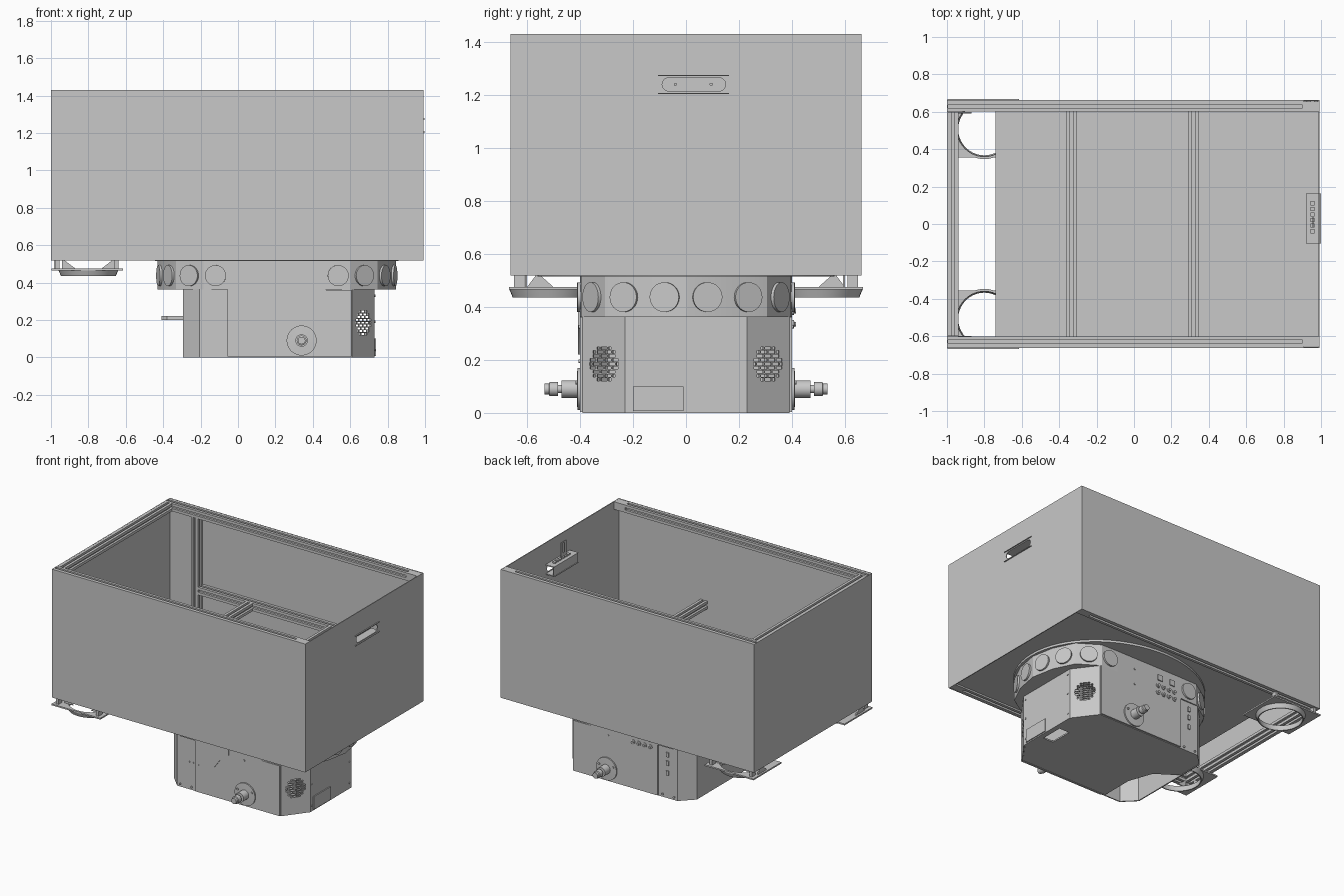
import bpy, bmesh, math
from mathutils import Vector, Matrix

cube = bpy.data.objects.get("Cube")
if cube:
    bpy.data.objects.remove(cube, do_unlink=True)

grey = bpy.data.materials.new("mid_grey")
grey.use_nodes = True
grey.diffuse_color = (0.58, 0.58, 0.58, 1)
grey.node_tree.nodes["Principled BSDF"].inputs["Base Color"].default_value = grey.diffuse_color

X, Y, Z = Vector((1, 0, 0)), Vector((0, 1, 0)), Vector((0, 0, 1))
made = []


def finish(name, bm, matrix=Matrix()):
    bmesh.ops.transform(bm, matrix=matrix, verts=bm.verts)
    bmesh.ops.recalc_face_normals(bm, faces=bm.faces)
    mesh = bpy.data.meshes.new(name)
    bm.to_mesh(mesh)
    bm.free()
    mesh.materials.append(grey)
    obj = bpy.data.objects.new(name, mesh)
    bpy.context.collection.objects.link(obj)
    made.append(obj)
    return obj


def frame(origin, u, v):
    m = Matrix((u, v, u.cross(v))).transposed().to_4x4()
    m.translation = Vector(origin)
    return m


def prism(name, loops, depth, origin=(0, 0, 0), u=X, v=Y):
    """Extrude an outline (first loop) with holes (other loops) along u x v."""
    bm = bmesh.new()
    rings = [[bm.verts.new((a, b, 0)) for a, b in loop] for loop in loops]
    if len(rings) == 1:
        bm.faces.new(rings[0])
    else:
        edges = [bm.edges.new((r[i - 1], r[i])) for r in rings for i in range(len(r))]
        bmesh.ops.triangle_fill(bm, edges=edges, use_beauty=True, normal=(0, 0, 1))
    ext = bmesh.ops.extrude_face_region(bm, geom=bm.faces[:])["geom"]
    bmesh.ops.translate(bm, vec=(0, 0, depth), verts=[g for g in ext if isinstance(g, bmesh.types.BMVert)])
    return finish(name, bm, frame(origin, u, v))


def rect(a0, a1, b0, b1):
    return [(a0, b0), (a1, b0), (a1, b1), (a0, b1)]


def circle(a, b, r, n=32):
    return [(a + r * math.cos(i * math.tau / n), b + r * math.sin(i * math.tau / n)) for i in range(n)]


def stadium(a0, a1, b, r):
    arc = [math.pi * (i / 10 - 0.5) for i in range(11)]
    right = [(a1 - r + r * math.cos(t), b + r * math.sin(t)) for t in arc]
    return right + [(a0 + r - r * math.cos(t), b - r * math.sin(t)) for t in arc]


def box(name, x0, x1, y0, y1, z0, z1):
    return prism(name, [rect(x0, x1, y0, y1)], z1 - z0, (0, 0, z0))


def lathe(name, profile, origin, u, v, closed=False):
    """Spin (radius, height) points about the u x v direction."""
    bm = bmesh.new()
    verts = [bm.verts.new((r, 0, h)) for r, h in profile]
    pairs = list(zip(verts, verts[1:])) + ([(verts[-1], verts[0])] if closed else [])
    geom = verts + [bm.edges.new(p) for p in pairs]
    bmesh.ops.spin(bm, geom=geom, cent=(0, 0, 0), axis=(0, 0, 1), angle=math.tau, steps=40)
    bmesh.ops.remove_doubles(bm, verts=bm.verts, dist=0.0005)
    return finish(name, bm, frame(origin, u, v))


def disc(name, r, h, origin, u):
    return lathe(name, [(0, 0), (r, 0), (r, h), (0, h)], origin, u, Z)


def rail(name, origin, along, length, w=0.055):
    """Slotted square bar."""
    h, s, d = w / 2, w * 0.15, w * 0.28
    side = [(-h, -h), (-s, -h), (-s, -h + d), (s, -h + d), (s, -h)]
    pts = []
    for _ in range(4):
        pts += side
        side = [(-b, a) for a, b in side]
    u = {0: Y, 1: Z, 2: X}[along]
    v = {0: Z, 1: X, 2: Y}[along]
    return prism(name, [pts], length, origin, u, v)


# Large open tray: outer skins, with a slot in the end panel
L, R, W, BOT, TOP = -1.0, 0.993, 0.663, 0.518, 1.43
box("front_skin", L, R, -W, -W + 0.006, BOT, TOP)
box("back_skin", L, R, W - 0.006, W, BOT, TOP)
box("end_skin", L, L + 0.006, -W, W, BOT, TOP)
prism("slotted_end_skin", [rect(-W, W, BOT, TOP), stadium(-0.09, 0.15, 1.24, 0.025)], 0.006,
      (R - 0.006, 0, 0), Y, Z)
box("floor", -0.74, R - 0.006, -0.61, 0.61, 0.53, 0.545)

# Slotted frame bars
for z, level in ((TOP - 0.028, "top"), (BOT + 0.028, "bottom")):
    for s, side in ((-1, "front"), (1, "back")):
        rail(f"{level}_{side}_rail", (L + 0.006, s * 0.629, z), 0, 1.9)
        box(f"{level}_{side}_rail_cap", 0.9, R - 0.006, s * 0.629 - 0.027, s * 0.629 + 0.027, z - 0.027, z + 0.027)
    rail(f"{level}_end_rail", (-0.967, -0.6, z), 1, 1.2)
for x in (-0.765, 0.955):
    rail("back_post", (x, 0.629, BOT + 0.05), 2, 0.81)
rail("back_middle_rail", (-0.735, 0.629, 0.862), 0, 1.66)
for x in (-0.333, 0.317):
    rail("cross_bar", (x, -0.655, 0.862), 1, 1.257)

# Connector housing behind the slot, with hanging bracket
channel = [(0.985, 1.205), (0.985, 1.212), (0.932, 1.212), (0.932, 1.268), (0.985, 1.268), (0.985, 1.275),
           (0.925, 1.275), (0.925, 1.205)]
prism("connector_housing", [channel], 0.265, (0, 0.165, 0), X, Z)
for z in (1.203, 1.272):
    box("housing_lip", 0.92, 1.0, -0.105, 0.163, z, z + 0.004)
for i in range(6):
    box("connector_block", 0.945, 0.965, -0.05 + i * 0.03, -0.028 + i * 0.03, 1.274, 1.286)
prism("housing_bracket", [rect(-0.02, 0.04, 1.275, 1.39), rect(0.0, 0.02, 1.31, 1.38)], 0.005,
      (0.955, 0, 0), Y, Z)
for y in (-0.04, 0.095):
    disc("slot_screw", 0.006, 0.012, (0.932, y, 1.24), Y)

# Hoops on flat brackets under the open end of the tray
for s in (-1, 1):
    plate = rect(-0.998, -0.615, s * 0.355, s * 0.668)
    prism("hoop_plate", [plate, circle(-0.8, s * 0.507, 0.147, 48)], 0.01, (0, 0, 0.465))
    lathe("hoop", [(0.147, 0.467), (0.16, 0.467), (0.147, 0.435), (0.14, 0.435)], (-0.8, s * 0.507, 0), X, Y, True)
    for x in (-0.965, -0.65):
        box("hoop_post", x - 0.01, x + 0.01, s * 0.63 - 0.02, s * 0.63 + 0.02, 0.47, BOT + 0.005)
    for a, b in ((-0.94, -0.87), (-0.66, -0.73)):
        prism("hoop_gusset", [[(a, 0.475), (b, 0.475), (a, BOT + 0.01)]], 0.008, (0, s * 0.6, 0), X, Z)
    prism("hoop_side_gusset", [[(s * 0.5, 0.475), (s * 0.6, 0.475), (s * 0.56, BOT + 0.01)]], 0.008,
          (-0.985, 0, 0), Y, Z)

# Faceted collar with a round cover on every facet
MID = 0.2075
quarter = [(0.263, 0.4), (0.393, 0.397), (0.538, 0.305), (0.608, 0.16), (0.638, 0)]
half = [(a, -b) for a, b in quarter] + [(a, b) for a, b in reversed(quarter[:-1])]
collar = half + [(-a, -b) for a, b in half]
collar = [(MID + a, b) for a, b in collar]
prism("collar", [collar], 0.165, (0, 0, 0.362))
for i, (a, b) in enumerate(collar):
    c, d = collar[(i + 1) % len(collar)]
    u = Vector((c - a, d - b, 0))
    if u.length < 0.25:
        u.normalize()
        disc("round_cover", 0.056, 0.012, ((a + c) / 2, (b + d) / 2, 0.437), u)
prism("mounting_disc", [[(MID + 0.65 * a, 0.56 * b) for a, b in circle(0, 0, 1, 64)]], 0.016, (0, 0, 0.515))

# Hollow lower body made of wall panels, with pierced vents in the end chamfers
body = [(0.73, -0.23), (0.73, 0.23), (0.61, 0.39), (-0.205, 0.39),
        (-0.295, 0.3), (-0.295, -0.3), (-0.205, -0.39), (0.61, -0.39)]


def vent(cx, cz, r=0.068, rows=9):
    slots = []
    for k in range(rows):
        z = cz + (k - rows // 2) * 0.0148
        reach = math.sqrt(r * r - (z - cz) ** 2)
        for j in range(-3, 4):
            x = cx + (j + 0.5 * (k % 2)) * 0.036
            lo, hi = max(x - 0.0155, cx - reach), min(x + 0.0155, cx + reach)
            if hi - lo > 0.008:
                slots.append(rect(lo, hi, z - 0.0052, z + 0.0052))
    return slots


for i, (a, b) in enumerate(body):
    c, d = body[(i + 1) % len(body)]
    u = Vector((c - a, d - b, 0))
    w = u.length
    u.normalize()
    holes = vent(w / 2, 0.185) if i in (1, 7) else []
    prism("body_wall", [rect(0, w, 0, 0.365)] + holes, -0.008, (a, b, 0), u, Z)
outline = [(0.722, -0.225), (0.722, 0.225), (0.605, 0.383), (-0.2, 0.383), (-0.288, 0.295),
           (-0.288, 0.12), (-0.14, 0.02), (-0.08, -0.15), (-0.08, -0.383), (0.605, -0.383)]
prism("bottom_plate", [outline, rect(0.61, 0.69, -0.08, 0.08)], 0.01, (0, 0, 0.003))
box("inner_unit", 0.2, 0.6, -0.2, 0.2, 0.013, 0.3)
box("end_hatch", 0.73, 0.737, -0.2, -0.01, 0.008, 0.1)
for y in (-0.21, 0.21):
    for z in (0.04, 0.19, 0.33):
        disc("end_screw", 0.006, 0.004, (0.73, y, z), Y)

# Side plates, stepped valves and screws, front and back
side_plate = [(-0.055, 0.004), (0.608, 0.004), (0.608, 0.361), (0.47, 0.361), (0.47, 0.514), (-0.055, 0.514)]
valve = [(0, 0), (0.08, 0), (0.08, 0.01), (0.033, 0.012), (0.033, 0.07), (0.015, 0.07),
         (0.015, 0.083), (0.026, 0.083), (0.026, 0.115), (0.02, 0.118), (0.02, 0.135), (0, 0.135)]
screws = [(0.285, 0.115, 0.41), (0.395, 0.115, 0.41), (0.33, 0.325, 0.398), (0.33, 0.435, 0.398),
          (-0.09, 0.02, 0.39), (-0.18, 0.02, 0.39)]
for s, side in ((-1, "front"), (1, "back")):
    u = X if s < 0 else -X
    prism(f"{side}_plate", [side_plate], 0.014, (0, -0.387 if s < 0 else 0.401, 0), X, Z)
    lathe(f"{side}_valve", valve, (0.34, s * 0.4, 0.09), u, Z)
    for x, z, y in screws:
        disc(f"{side}_screw", 0.007, 0.008, (x, s * y, z), u)
door = [(-0.015, 0.22), (0.1, 0.22), (0.14, 0.275), (0.21, 0.33), (0.21, 0.49), (-0.015, 0.49)]
prism("front_door", [door], 0.007, (0, -0.401, 0), X, Z)
for x in (-0.11, -0.08, -0.03):
    disc("front_pin", 0.006, 0.004, (x, -0.39 if x < -0.06 else -0.401, 0.195), X)

# Back ports and switch strip
for i in range(4):
    for z in (0.335, 0.385):
        lathe("back_port", [(0, 0), (0.016, 0), (0.016, 0.006), (0.009, 0.008), (0.009, 0.014), (0, 0.014)],
              (i * 0.045, 0.401, z), -X, Z)
for x in (0.02, 0.12):
    box("back_socket", x - 0.02, x + 0.02, 0.4, 0.408, 0.425, 0.465)
for z in (0.18, 0.25, 0.31):
    box("back_switch", -0.14, -0.12, 0.39, 0.398, z - 0.016, z + 0.016)

# Bent handle on the narrow end of the body
bar = [(-0.29, -0.1), (-0.38, -0.1), (-0.41, -0.07), (-0.41, 0.07), (-0.38, 0.1), (-0.29, 0.1)]
inner = [(-0.29, 0.08), (-0.37, 0.08), (-0.39, 0.06), (-0.39, -0.06), (-0.37, -0.08), (-0.29, -0.08)]
prism("end_handle", [bar + inner], 0.02, (0, 0, 0.2))

# Smooth the round parts, keep hard edges
for obj in bpy.context.selected_objects:
    obj.select_set(False)
for obj in made:
    obj.select_set(True)
bpy.context.view_layer.objects.active = made[0]
bpy.ops.object.shade_smooth_by_angle(angle=math.radians(20))
